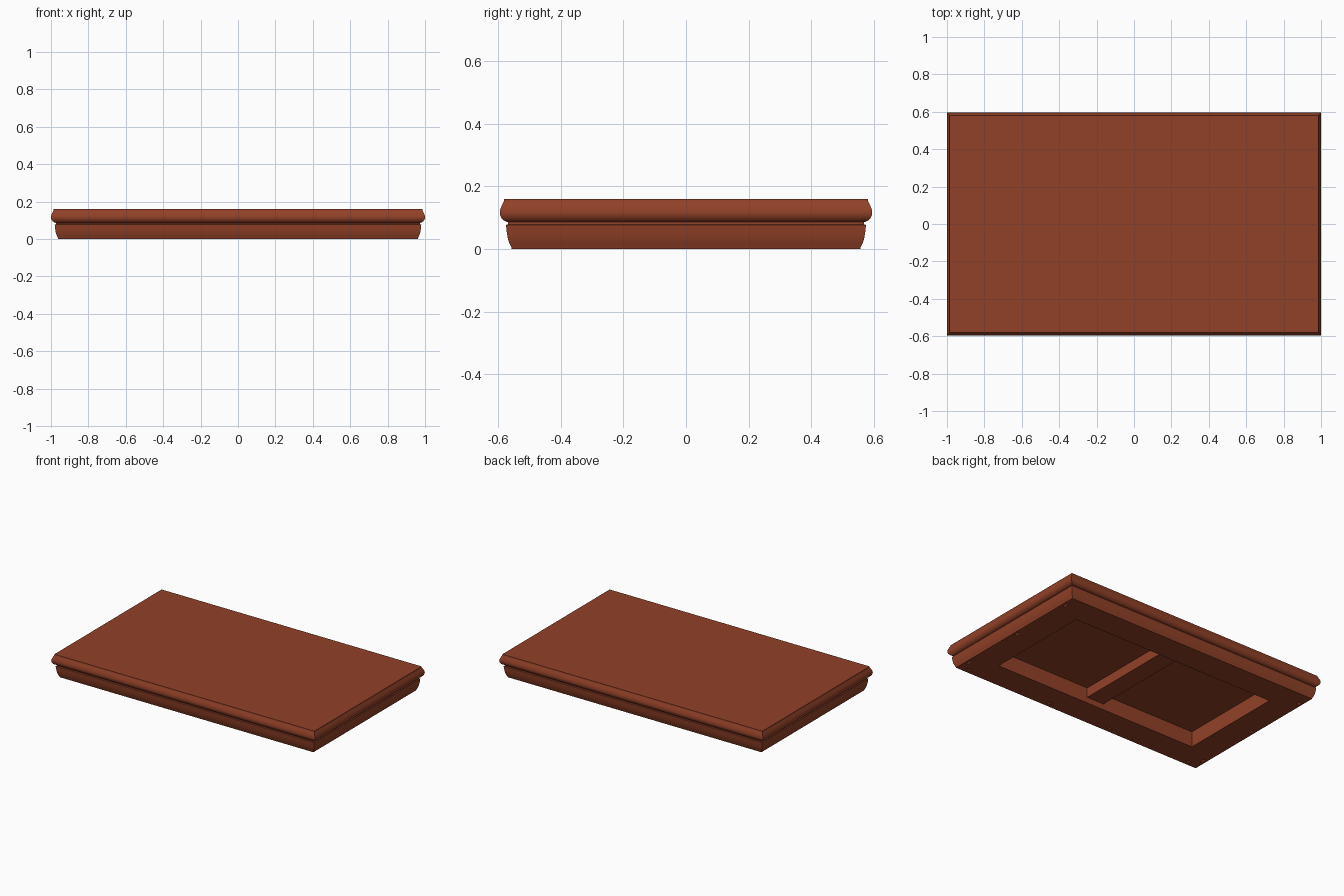
import bpy, bmesh, math
from mathutils import Matrix

if "Cube" in bpy.data.objects:
    bpy.data.objects.remove(bpy.data.objects["Cube"])

HX, HY = 1.0, 0.595      # outer half sizes
RAIL = 0.225             # rail width

wood = bpy.data.materials.new("red_brown_wood")
wood.diffuse_color = (0.283, 0.053, 0.0203, 1)
wood.use_nodes = True
wood.node_tree.nodes["Principled BSDF"].inputs["Base Color"].default_value = wood.diffuse_color

# Moulding cross-section: (inset from the outer edge, height)
PROFILE = [
    (RAIL, 0), (0.038, 0), (0.037, 0.006), (0.031, 0.018), (0.026, 0.033),
    (0.023, 0.050), (0.021, 0.066), (0.020, 0.077), (0.027, 0.079),
    (0.027, 0.086), (0.019, 0.088), (0.011, 0.093), (0.005, 0.100),
    (0.001, 0.109), (0, 0.118), (0.002, 0.128), (0.006, 0.138),
    (0.011, 0.148), (0.014, 0.154), (0.014, 0.160), (RAIL, 0.160),
]


def make_object(name, bm):
    bmesh.ops.recalc_face_normals(bm, faces=bm.faces[:])
    mesh = bpy.data.meshes.new(name)
    bm.to_mesh(mesh)
    bm.free()
    mesh.materials.append(wood)
    obj = bpy.data.objects.new(name, mesh)
    bpy.context.collection.objects.link(obj)
    return obj


def add_box(bm, center, size):
    m = Matrix.Translation(center) @ Matrix.Diagonal((*size, 1))
    bmesh.ops.create_cube(bm, size=1, matrix=m)


def box(name, center, size):
    bm = bmesh.new()
    add_box(bm, center, size)
    return make_object(name, bm)


def rail(name, half_len, dist, angle, slots, slot_inset):
    """Mitred moulding facing -y at the given distance, turned about z."""
    turn = Matrix.Rotation(angle, 4, 'Z')
    bm = bmesh.new()
    ends = [[bm.verts.new((s * (half_len - d), d - dist, z)) for d, z in PROFILE]
            for s in (-1, 1)]
    n = len(PROFILE)
    for i in range(n):
        j = (i + 1) % n
        bm.faces.new((ends[0][i], ends[0][j], ends[1][j], ends[1][i]))
    for end in ends:
        bm.faces.new(end)
    bm.transform(turn)
    obj = make_object(name, bm)
    bpy.ops.object.select_all(action='DESELECT')
    obj.select_set(True)
    bpy.context.view_layer.objects.active = obj
    bpy.ops.object.shade_smooth_by_angle(angle=math.radians(35))

    # Screw slots in the underside
    bm = bmesh.new()
    for x in slots:
        add_box(bm, (x, slot_inset - dist, 0), (0.04, 0.014, 0.04))
    bm.transform(turn)
    cutter = make_object(name + "_slot_cutter", bm)
    cutter.hide_render = True
    cutter.hide_set(True)
    cut = obj.modifiers.new("slots", 'BOOLEAN')
    cut.operation = 'DIFFERENCE'
    cut.solver = 'EXACT'
    cut.object = cutter


# Four mitred rails
long_slots = (-0.88, -0.45, -0.24, 0.24, 0.45, 0.88)
short_slots = (-0.46, 0, 0.46)
rail("front_rail", HX, HY, 0, long_slots, 0.072)
rail("right_rail", HY, HX, math.pi / 2, short_slots, 0.062)
rail("back_rail", HX, HY, math.pi, long_slots, 0.072)
rail("left_rail", HY, HX, -math.pi / 2, short_slots, 0.062)

# Flush centre panel and the brace beneath it
px, py = HX - RAIL, HY - RAIL
box("centre_panel", (0, 0, 0.133), (2 * px, 2 * py, 0.054))
box("under_brace", (0, 0, 0.073), (0.13, 2 * py, 0.066))
